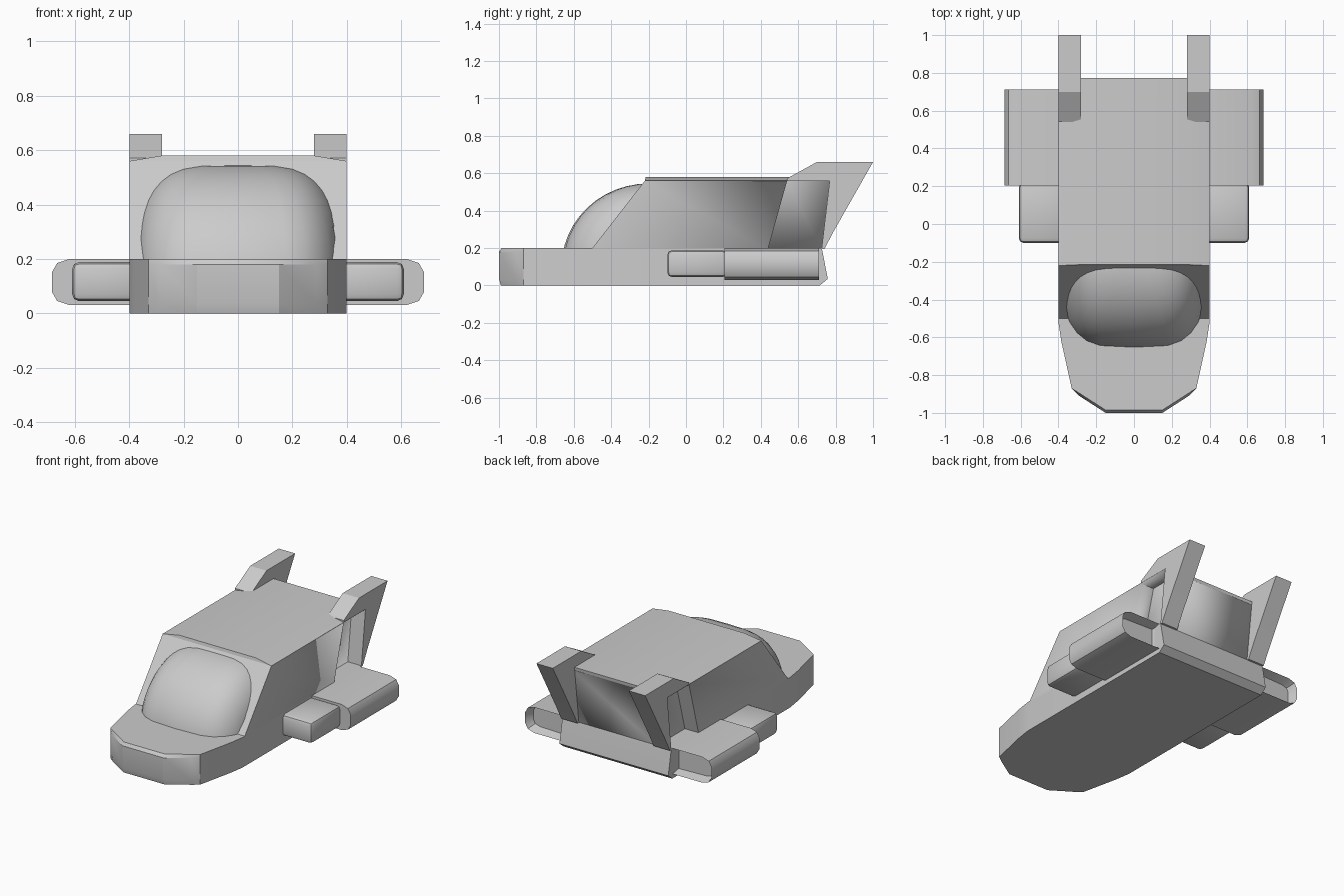
import bpy, bmesh, math

if "Cube" in bpy.data.objects:
    bpy.data.objects.remove(bpy.data.objects["Cube"])


def finish(name, bm, smooth=30):
    bmesh.ops.recalc_face_normals(bm, faces=bm.faces)
    me = bpy.data.meshes.new(name)
    bm.to_mesh(me)
    bm.free()
    ob = bpy.data.objects.new(name, me)
    bpy.context.collection.objects.link(ob)
    bpy.ops.object.select_all(action='DESELECT')
    bpy.context.view_layer.objects.active = ob
    ob.select_set(True)
    bpy.ops.object.shade_smooth_by_angle(angle=math.radians(smooth))
    return ob


def loft(rings):
    """Join rings of equal point count and cap both ends."""
    bm = bmesh.new()
    vs = [[bm.verts.new(p) for p in r] for r in rings]
    n = len(rings[0])
    for a, b in zip(vs, vs[1:]):
        for i in range(n):
            j = (i + 1) % n
            bm.faces.new((a[i], a[j], b[j], b[i]))
    bm.faces.new(vs[0])
    bm.faces.new(vs[-1])
    bmesh.ops.recalc_face_normals(bm, faces=bm.faces)
    return bm


def prism_x(profile, x0, x1):
    """Extrude a (y, z) profile across x."""
    return loft([[(x, y, z) for y, z in profile] for x in (x0, x1)])


# lower hull with faceted nose and a lip at the rear
nose = [(0.40, -0.52), (0.385, -0.62), (0.33, -0.87), (0.29, -0.91), (0.15, -1.0)]
rings = []
for z, dy, rear in ((0, 0.01, 0.715), (0.035, 0, 0.758), (0.18, 0, 0.73), (0.2, 0.015, 0.725)):
    half = [(0.40, rear)] + [(x, y + (dy if y < -0.9 else 0)) for x, y in nose]
    rings.append([(x, y, z) for x, y in half] + [(-x, y, z) for x, y in reversed(half)])
finish("lower_hull", loft(rings))

# cabin with raked windscreen and slightly crowned roof
rings = []
for z, x, y0, y1 in ((0.19, 0.40, -0.508, 0.725), (0.56, 0.40, -0.22, 0.77), (0.58, 0.28, -0.215, 0.772)):
    rings.append([(x, y0, z), (x, y1, z), (-x, y1, z), (-x, y0, z)])
cabin = finish("cabin", loft(rings), 15)

# recesses in the cabin sides ahead of the fins
for s in (1, -1):
    cut = finish("recess_cutter", prism_x(
        [(0.412, 0.1), (0.54, 0.558), (0.9, 0.558), (0.9, 0.1)], s * 0.30, s * 0.5))
    cut.hide_render = True
    mod = cabin.modifiers.new("recess", 'BOOLEAN')
    mod.operation = 'DIFFERENCE'
    mod.solver = 'EXACT'
    mod.object = cut
    bpy.context.view_layer.objects.active = cabin
    bpy.ops.object.modifier_move_to_index(modifier=mod.name, index=0)
    bpy.ops.object.modifier_apply(modifier=mod.name)
    bpy.data.objects.remove(cut, do_unlink=True)

# canopy: boxy dome bulging from the windscreen
bm = bmesh.new()
bmesh.ops.create_uvsphere(bm, u_segments=32, v_segments=24, radius=1)
for v in bm.verts:
    x = math.copysign(abs(v.co.x) ** 0.5 * 0.41, v.co.x)
    v.co = (max(-0.365, min(0.365, x)), -0.2 + 0.465 * v.co.y, 0.1 + 0.445 * v.co.z)
bmesh.ops.bisect_plane(bm, geom=bm.verts[:] + bm.edges[:] + bm.faces[:],
                       plane_co=(0, 0, 0.19), plane_no=(0, 0, 1), clear_inner=True)
finish("canopy", bm, 60)

fin = [(0.54, 0.56), (0.54, 0.572), (0.70, 0.66), (1.0, 0.66), (0.79, 0.29),
       (0.74, 0.195), (0.725, 0.195), (0.768, 0.56)]
section = [(0.39, 0.2), (0.62, 0.2), (0.665, 0.185), (0.685, 0.15),
           (0.685, 0.08), (0.665, 0.045), (0.62, 0.03), (0.39, 0.03)]
for s, side in ((1, "right"), (-1, "left")):
    # tail fin
    finish(side + "_fin", prism_x(fin, s * 0.28, s * 0.40), 20)

    # engine pod with hollow exhaust
    bm = loft([[(s * x, y, z) for x, z in section] for y in (0.205, 0.712)])
    rear = [f for f in bm.faces if f.normal.y > 0.9]
    bmesh.ops.inset_region(bm, faces=rear, thickness=0.02)
    bmesh.ops.translate(bm, verts=list(rear[0].verts), vec=(0, -0.06, 0))
    finish(side + "_engine_pod", bm)

    # slimmer intake ahead of the pod
    bm = prism_x([(-0.1, 0.045), (0.22, 0.045), (0.22, 0.188), (-0.1, 0.188)], s * 0.34, s * 0.61)
    bmesh.ops.bevel(bm, geom=bm.edges[:], offset=0.025, segments=2, profile=0.5, affect='EDGES')
    finish(side + "_intake", bm)
